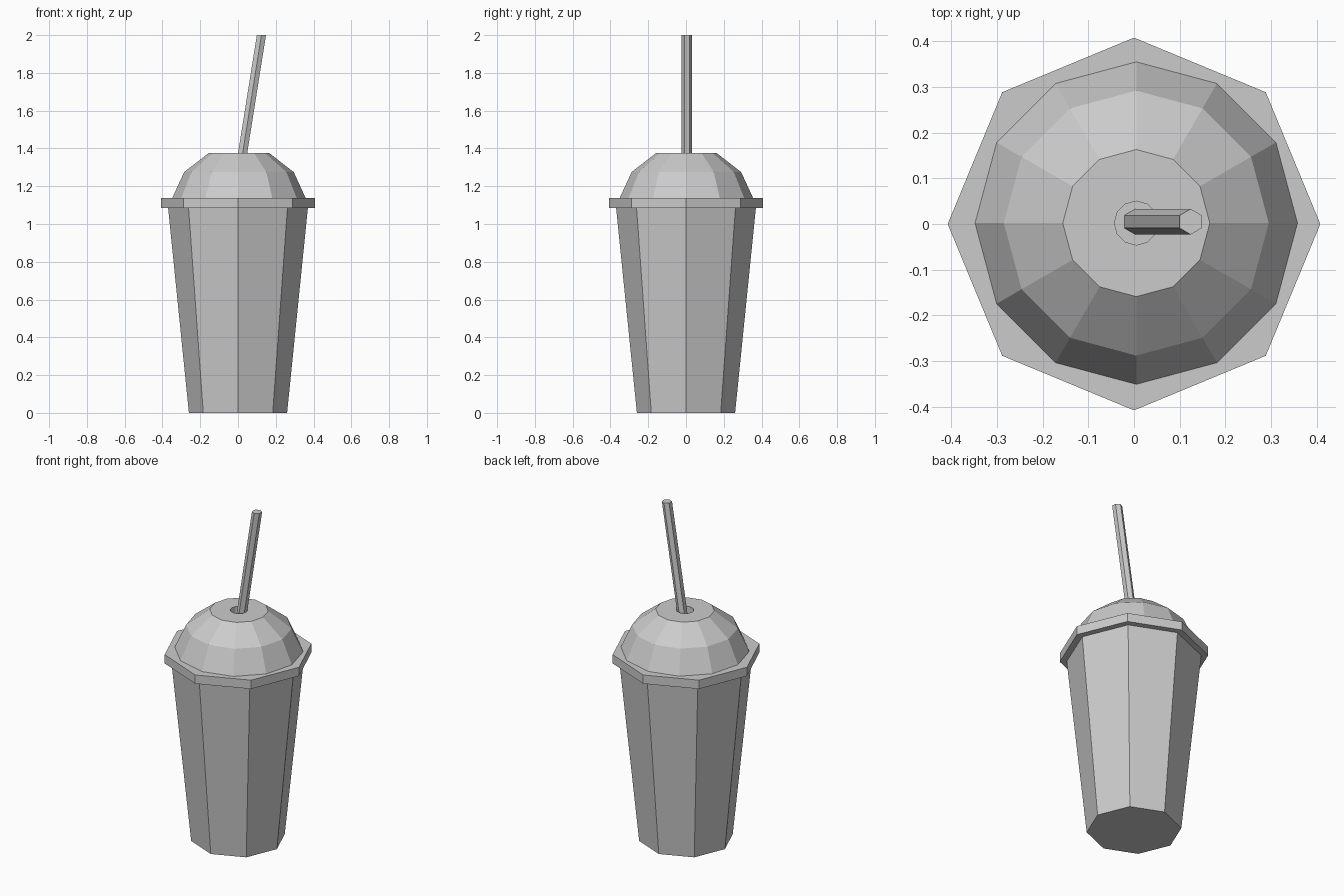
import bpy
import bmesh
from math import cos, sin, pi
from mathutils import Vector

cube = bpy.data.objects.get("Cube")
if cube:
    bpy.data.objects.remove(cube, do_unlink=True)

# One plain colour
grey = bpy.data.materials.new("light grey")
grey.use_nodes = True
COLOUR = (0.6, 0.6, 0.6, 1)
grey.diffuse_color = COLOUR
grey.node_tree.nodes["Principled BSDF"].inputs["Base Color"].default_value = COLOUR


def loft(name, sides, rings, cap_bottom=True, cap_top=True, turn=0.0):
    """Flat-shaded polygonal tube through rings of (centre, radius)."""
    bm = bmesh.new()
    loops = []
    for centre, radius in rings:
        loops.append([bm.verts.new(Vector(centre) + radius * Vector(
            (cos(turn + 2 * pi * i / sides), sin(turn + 2 * pi * i / sides), 0)))
            for i in range(sides)])
    for low, high in zip(loops, loops[1:]):
        for i in range(sides):
            j = (i + 1) % sides
            bm.faces.new((low[i], low[j], high[j], high[i]))
    if cap_bottom:
        bm.faces.new(loops[0][::-1])
    if cap_top:
        bm.faces.new(loops[-1])
    mesh = bpy.data.meshes.new(name)
    bm.to_mesh(mesh)
    bm.free()
    mesh.materials.append(grey)
    obj = bpy.data.objects.new(name, mesh)
    bpy.context.collection.objects.link(obj)
    return obj


# Tapered eight-sided cup
loft("cup", 8, [((0, 0, 0), 0.26), ((0, 0, 1.085), 0.37)])

# Overhanging lid rim
loft("lid_rim", 8, [((0, 0, 1.085), 0.408), ((0, 0, 1.138), 0.408)])

# Twelve-sided dome with a recessed straw hole in its flat top
dome_profile = [(1.138, 0.353), (1.275, 0.29), (1.375, 0.161),
                (1.375, 0.048), (1.24, 0.048)]
loft("lid_dome", 12, [((0.005, 0.002, z), r) for z, r in dome_profile],
     cap_bottom=False)

# Leaning six-sided straw
loft("straw", 6, [((0.003, 0.005, 1.24), 0.028), ((0.124, 0.005, 2.0), 0.028)],
     turn=pi / 6)
